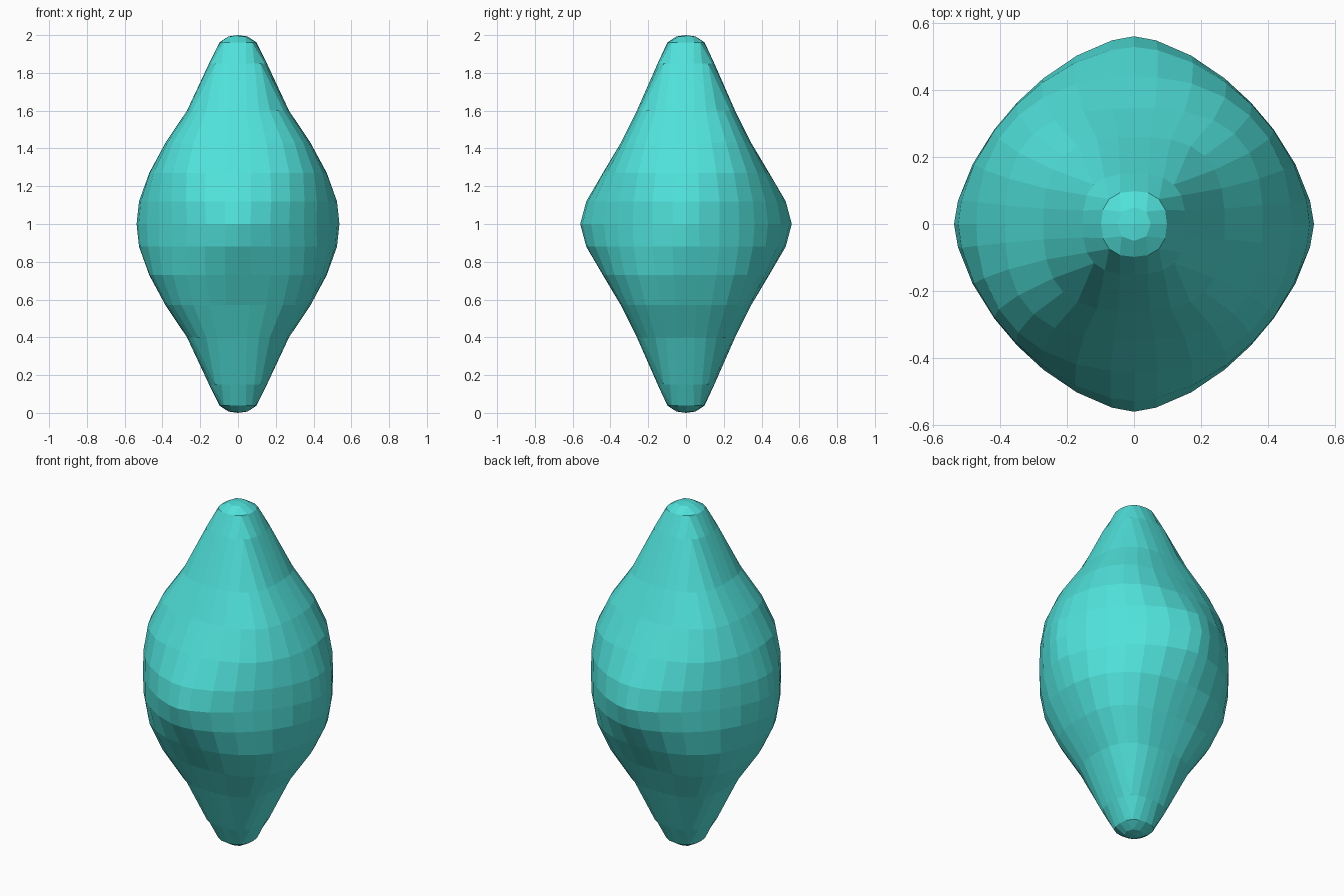
import bpy, bmesh

if "Cube" in bpy.data.objects:
    bpy.data.objects.remove(bpy.data.objects["Cube"])

# Rings from tip (0) to equator (8):
# height above middle, x radius, y radius, roundness (2 = ellipse, less = diamond)
RINGS = [
    (1.000, 0.000, 0.000, 2.3), (0.993, 0.050, 0.050, 2.3), (0.962, 0.098, 0.098, 2.5),
    (0.850, 0.153, 0.150, 2.8), (0.600, 0.270, 0.260, 2.8), (0.430, 0.384, 0.345, 2.8),
    (0.270, 0.470, 0.440, 2.25), (0.120, 0.524, 0.528, 1.74), (0.000, 0.537, 0.560, 1.6),
]


def shape(co):
    """Move a point of the gridded cube onto the gem-like spindle."""
    u, v, w = co
    side = max(abs(u), abs(v))
    # square rings on the caps, then rows down the sides
    level = round(4 * side) if side < 0.999 else round(4 + 4 * (1 - abs(w)))
    h, rx, ry, p = RINGS[level]
    z = 1 + (h if w > 0 else -h)
    if side < 1e-4:
        return 0, 0, z
    # columns crowd towards the middle of each side lower down
    e = 1 + 0.5 * min(level / 8, 1)
    a, b = (abs(u) / side) ** e, (abs(v) / side) ** e
    k = (a ** p + b ** p) ** (-1 / p)
    x, y = rx * a * k, ry * b * k
    return (x if u > 0 else -x), (y if v > 0 else -y), z


# Spindle body: cube with 8 x 8 faces per side, reshaped
bm = bmesh.new()
bmesh.ops.create_cube(bm, size=2)
bmesh.ops.subdivide_edges(bm, edges=bm.edges[:], cuts=7, use_grid_fill=True)
for vert in bm.verts:
    vert.co = shape(vert.co)
bmesh.ops.recalc_face_normals(bm, faces=bm.faces[:])
mesh = bpy.data.meshes.new("spindle_body")
bm.to_mesh(mesh)
bm.free()
body = bpy.data.objects.new("spindle_body", mesh)
bpy.context.collection.objects.link(body)

# Teal material
teal = bpy.data.materials.new("teal")
teal.diffuse_color = (0.08, 0.75, 0.70, 1)
teal.use_nodes = True
teal.node_tree.nodes["Principled BSDF"].inputs["Base Color"].default_value = teal.diffuse_color
mesh.materials.append(teal)
